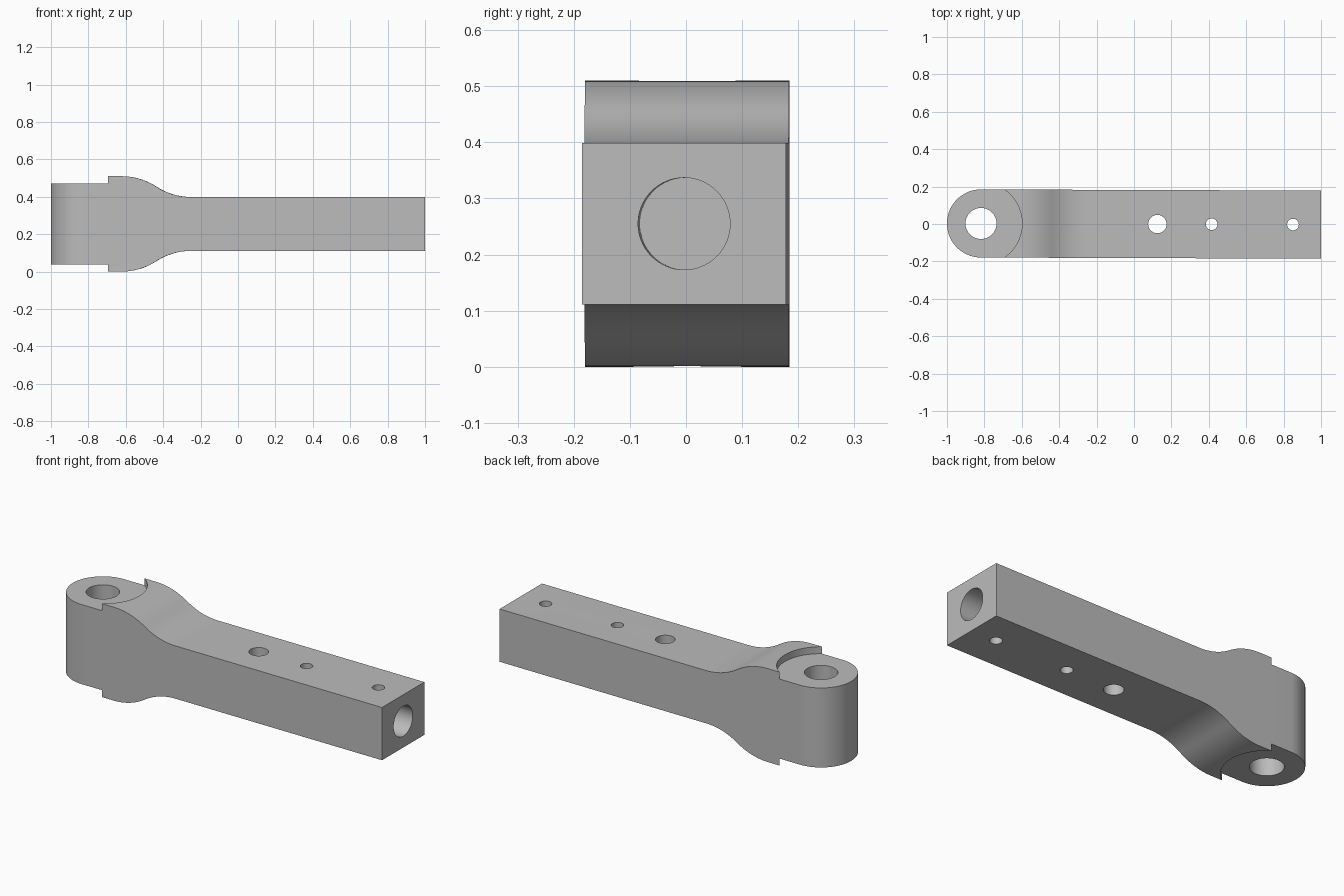
import bpy, bmesh, math
from mathutils import Matrix, Vector

if "Cube" in bpy.data.objects:
    bpy.data.objects.remove(bpy.data.objects["Cube"], do_unlink=True)

MID = 0.255        # height of the bar axis
HALF_W = 0.182     # half width of the bar
PIN_X = -0.818     # eye centre
TILT = -0.0034     # slight yaw of the whole part

steel = bpy.data.materials.new("plain grey")
steel.use_nodes = True
GREY = (0.5, 0.5, 0.5, 1)
steel.diffuse_color = GREY
steel.node_tree.nodes["Principled BSDF"].inputs["Base Color"].default_value = GREY


def prism(name, points, direction):
    """Extrude a closed 3D outline along a direction."""
    bm = bmesh.new()
    face = bm.faces.new([bm.verts.new(p) for p in points])
    result = bmesh.ops.extrude_face_region(bm, geom=[face])
    moved = [v for v in result["geom"] if isinstance(v, bmesh.types.BMVert)]
    bmesh.ops.translate(bm, verts=moved, vec=Vector(direction))
    bmesh.ops.recalc_face_normals(bm, faces=bm.faces)
    mesh = bpy.data.meshes.new(name)
    bm.to_mesh(mesh)
    bm.free()
    mesh.materials.append(steel)
    obj = bpy.data.objects.new(name, mesh)
    bpy.context.collection.objects.link(obj)
    return obj


def rod(name, x, z, radius, depth, axis="Z"):
    """Cylinder starting at x, z and running along the axis."""
    ring = [(radius * math.cos(math.tau * i / 64), radius * math.sin(math.tau * i / 64))
            for i in range(64)]
    if axis == "Z":
        return prism(name, [(x + a, b, z) for a, b in ring], (0, 0, depth))
    return prism(name, [(x, a, z + b) for a, b in ring], (depth, 0, 0))


def combine(target, cutter, operation):
    mod = target.modifiers.new("cut", "BOOLEAN")
    mod.operation, mod.solver, mod.object = operation, "EXACT", cutter
    bpy.context.view_layer.objects.active = target
    bpy.ops.object.modifier_apply(modifier=mod.name)
    bpy.data.objects.remove(cutter, do_unlink=True)


# Side profile: tall head easing through two equal arcs into the bar
start, end, high, low = -0.624, -0.25, 0.255, 0.144
run, drop = (end - start) / 2, (high - low) / 2
arc_r = (run ** 2 + drop ** 2) / (2 * drop)
sweep = math.asin(run / arc_r)
upper = [(-1.1, high)]
for i in range(13):
    a = sweep * i / 12
    upper.append((start + arc_r * math.sin(a), high - arc_r * (1 - math.cos(a))))
for i in range(11, -1, -1):
    a = sweep * i / 12
    upper.append((end - arc_r * math.sin(a), low + arc_r * (1 - math.cos(a))))
upper.append((1.0, low))
outline = upper + [(x, -h) for x, h in reversed(upper)]
body = prism("eye_bar", [(x, -0.3, MID + h) for x, h in outline], (0, 0.6, 0))

# Plan outline: straight sides with a round eye end
plan = [(1.1, -HALF_W, -0.1), (1.1, HALF_W, -0.1)]
for i in range(41):
    a = math.pi / 2 + math.pi * i / 40
    plan.append((PIN_X + HALF_W * math.cos(a), HALF_W * math.sin(a), -0.1))
combine(body, prism("plan_block", plan, (0, 0, 0.8)), "INTERSECT")

# Round recesses on both faces of the eye
for z in (MID + 0.217, MID - 0.217 - 0.2):
    combine(body, rod("recess", PIN_X, z, 0.22, 0.2), "DIFFERENCE")

# Pin hole and cross holes
for x, radius in ((PIN_X, 0.083), (0.125, 0.049), (0.415, 0.031), (0.85, 0.031)):
    combine(body, rod("hole", x, -0.1, radius, 0.8), "DIFFERENCE")

# Blind bore in the bar end
combine(body, rod("bore", 0.0, MID, 0.082, 1.1, "X"), "DIFFERENCE")

body.data.transform(Matrix.Rotation(TILT, 4, "Z"))
bpy.ops.object.select_all(action="DESELECT")
body.select_set(True)
bpy.context.view_layer.objects.active = body
bpy.ops.object.shade_smooth_by_angle(angle=math.radians(30))
